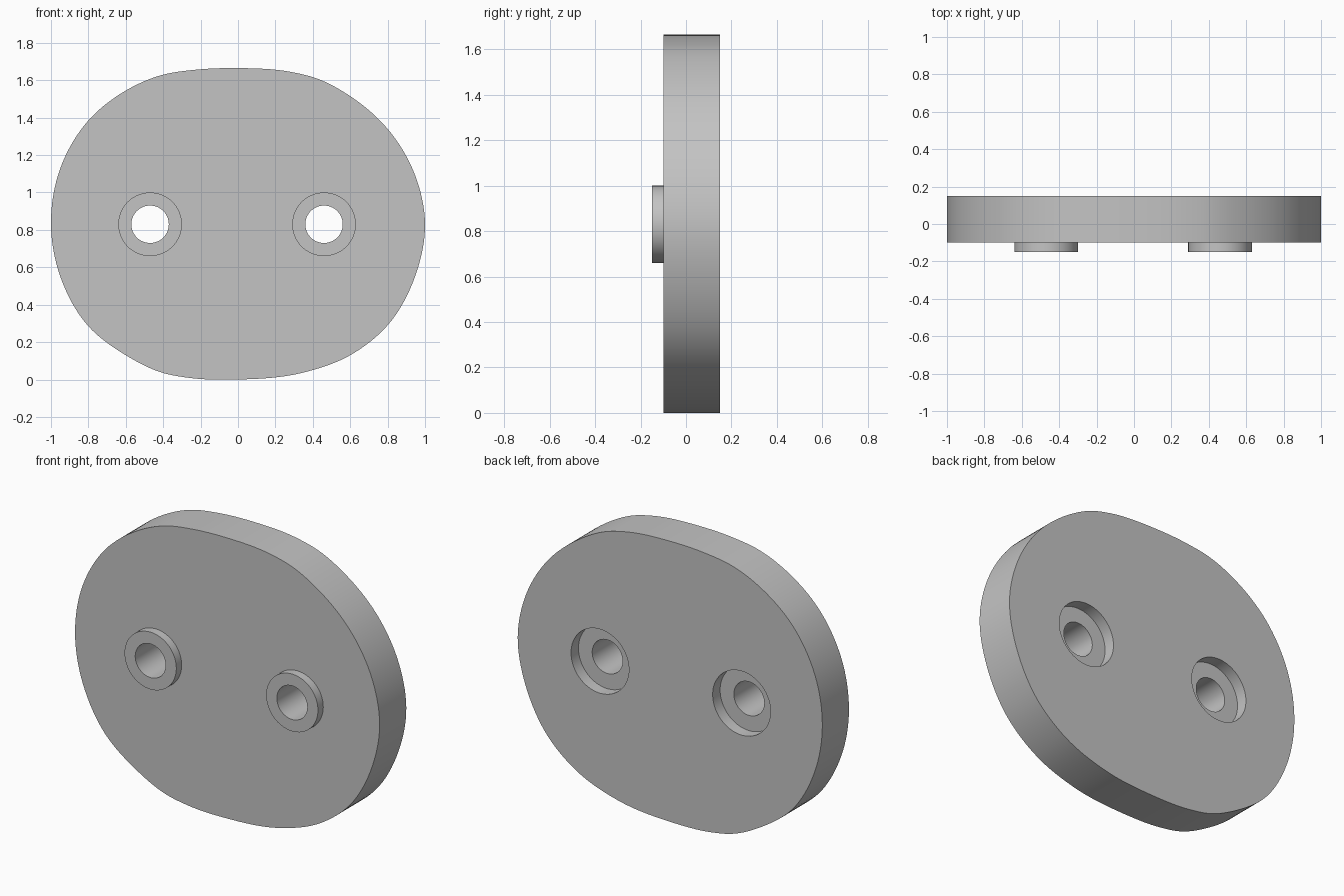
import bpy, bmesh, math
from mathutils import Vector

cube = bpy.data.objects.get("Cube")
if cube:
    bpy.data.objects.remove(cube, do_unlink=True)

FRONT, BACK, BOSS_FRONT = -0.10, 0.15, -0.15
HOLES = [(-0.47, 0.83), (0.46, 0.83)]

grey = bpy.data.materials.new("light grey")
grey.use_nodes = True
colour = (0.55, 0.55, 0.55, 1)
grey.diffuse_color = colour
grey.node_tree.nodes["Principled BSDF"].inputs["Base Color"].default_value = colour


def prism(name, outline, y0, y1):
    """Extrude an x-z outline along y."""
    bm = bmesh.new()
    face = bm.faces.new([bm.verts.new((x, y0, z)) for x, z in outline])
    ext = bmesh.ops.extrude_face_region(bm, geom=[face])
    moved = [v for v in ext["geom"] if isinstance(v, bmesh.types.BMVert)]
    bmesh.ops.translate(bm, verts=moved, vec=(0, y1 - y0, 0))
    bmesh.ops.recalc_face_normals(bm, faces=bm.faces)
    mesh = bpy.data.meshes.new(name)
    bm.to_mesh(mesh)
    bm.free()
    mesh.materials.append(grey)
    obj = bpy.data.objects.new(name, mesh)
    bpy.context.collection.objects.link(obj)
    return obj


def disc(name, centre, radius, y0, y1, sides=64):
    turn = [2 * math.pi * i / sides for i in range(sides)]
    ring = [(centre[0] + radius * math.cos(a), centre[1] + radius * math.sin(a)) for a in turn]
    return prism(name, ring, y0, y1)


def smooth_loop(points, steps=8):
    """Closed Hermite curve with tangents scaled to each span."""
    pts = [Vector(p) for p in points]
    n = len(pts)
    tangents = []
    for i in range(n):
        a, b, c = pts[i - 1], pts[i], pts[(i + 1) % n]
        da, db = (b - a).length, (c - b).length
        tangents.append(((b - a) / da * db + (c - b) / db * da) / (da + db))
    out = []
    for i in range(n):
        p, q = pts[i], pts[(i + 1) % n]
        span = (q - p).length
        for k in range(steps):
            t = k / steps
            out.append(p * (2 * t**3 - 3 * t**2 + 1) + q * (3 * t**2 - 2 * t**3)
                       + tangents[i] * span * (t**3 - 2 * t**2 + t)
                       + tangents[(i + 1) % n] * span * (t**3 - t**2))
    return out


def combine(target, tool, operation):
    mod = target.modifiers.new(operation.lower(), "BOOLEAN")
    mod.operation, mod.solver, mod.object = operation, "EXACT", tool
    bpy.context.view_layer.objects.active = target
    bpy.ops.object.modifier_apply(modifier=mod.name)
    bpy.data.objects.remove(tool, do_unlink=True)


# Rounded, slightly uneven plate
outline = [(0, 1.665), (0.28, 1.645), (0.42, 1.61), (0.6, 1.515), (0.8, 1.34), (0.94, 1.11),
           (1, 0.83), (0.95, 0.56), (0.8, 0.29), (0.6, 0.13), (0.34, 0.035), (0, 0),
           (-0.27, 0.01), (-0.4, 0.035), (-0.6, 0.13), (-0.8, 0.285), (-0.95, 0.55),
           (-1, 0.83), (-0.95, 1.13), (-0.8, 1.385), (-0.6, 1.545), (-0.4, 1.63), (-0.24, 1.655)]
plate = prism("plate", smooth_loop(outline), FRONT, BACK)

# Raised collars in front, sunken seats behind, bores right through
for centre in HOLES:
    combine(plate, disc("collar", centre, 0.17, BOSS_FRONT, FRONT + 0.05), "UNION")
    combine(plate, disc("seat_cutter", centre, 0.19, BACK - 0.07, BACK + 0.1), "DIFFERENCE")
    combine(plate, disc("bore_cutter", centre, 0.10, BOSS_FRONT - 0.1, BACK + 0.1), "DIFFERENCE")

bpy.ops.object.select_all(action="DESELECT")
plate.select_set(True)
bpy.context.view_layer.objects.active = plate
bpy.ops.object.shade_smooth_by_angle(angle=math.radians(30))
